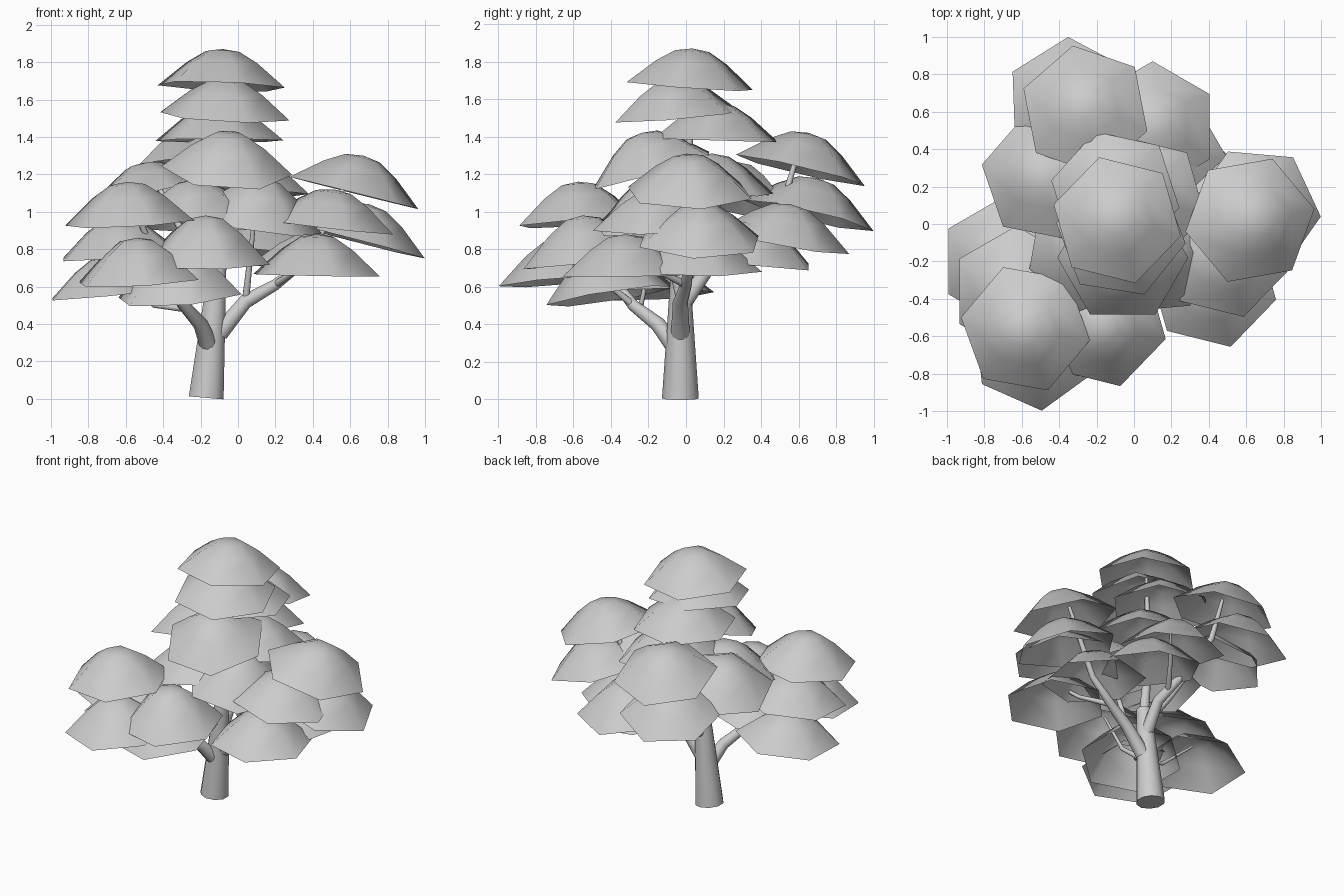
import bpy, bmesh
from math import cos, sin, radians
from mathutils import Vector

cube = bpy.data.objects.get("Cube")
if cube:
    bpy.data.objects.remove(cube, do_unlink=True)

grey = bpy.data.materials.new("plain_grey")
grey.use_nodes = True
COLOUR = (0.6, 0.6, 0.6, 1)
grey.diffuse_color = COLOUR
grey.node_tree.nodes["Principled BSDF"].inputs["Base Color"].default_value = COLOUR

SIDES = 6
TRUNK_X = -0.1
# Dome profile: (share of radius, share of height), rim to crown
PROFILE = [(1, 0), (0.56, 0.63), (0.27, 0.93)]


def canopy(name, x, y, rim, turn, tilt, radius=0.35, height=0.2):
    """Open six-sided leaf dome, leaning away from the trunk."""
    away = Vector((x - TRUNK_X, y)).normalized() * tilt

    def point(r, angle, h):
        dx, dy = r * cos(angle), r * sin(angle)
        drop = away.x * dx + away.y * dy
        return bm.verts.new((dx + away.x * h, dy + away.y * h, h - drop))

    bm = bmesh.new()
    rings = [[point(radius * r, radians(turn + i * 360 / SIDES), height * h)
              for i in range(SIDES)] for r, h in PROFILE]
    crown = point(0, 0, height)
    for i in range(SIDES):
        j = (i + 1) % SIDES
        for low, high in zip(rings, rings[1:]):
            bm.faces.new((low[i], low[j], high[j], high[i]))
        bm.faces.new((rings[-1][i], rings[-1][j], crown))
    for face in bm.faces:
        face.smooth = True
    mesh = bpy.data.meshes.new(name)
    bm.to_mesh(mesh)
    bm.free()
    mesh.materials.append(grey)
    obj = bpy.data.objects.new(name, mesh)
    obj.location = (x, y, rim)
    bpy.context.collection.objects.link(obj)


def limb(name, points, thick, thin):
    """Tapered round limb through the points."""
    curve = bpy.data.curves.new(name, "CURVE")
    curve.dimensions = "3D"
    curve.bevel_depth = 1
    curve.bevel_resolution = 3
    curve.use_fill_caps = True
    spline = curve.splines.new("POLY")
    spline.points.add(len(points) - 1)
    for i, (p, co) in enumerate(zip(spline.points, points)):
        p.co = (*co, 1)
        p.radius = thick + (thin - thick) * i / (len(points) - 1)
    curve.materials.append(grey)
    obj = bpy.data.objects.new(name, curve)
    bpy.context.collection.objects.link(obj)
    bpy.ops.object.select_all(action="DESELECT")
    obj.select_set(True)
    bpy.context.view_layer.objects.active = obj
    bpy.ops.object.convert(target="MESH")
    bpy.ops.object.shade_smooth_by_angle(angle=radians(60))


# Leaf domes by cluster: x, y, rim height, turn, outward tilt
clusters = {
    "crown": [(-0.09, 0.02, 1.67, 46, 0.08), (-0.07, -0.05, 1.51, 51, 0.1),
              (-0.1, 0.16, 1.38, 48, 0.03), (-0.06, -0.18, 1.22, 0, 0.3)],
    "left": [(0.62, 0.02, 1.1, 10, 0.25), (0.65, 0.07, 0.84, 55, 0.26),
             (0.49, -0.16, 0.92, 46, 0.12), (0.42, -0.32, 0.66, 46, 0.02, 0.35, 0.22),
             (0.4, 0.06, 0.69, 20, 0.1)],
    "front": [(-0.58, -0.56, 0.94, 50, 0.08, 0.35, 0.22), (-0.63, -0.36, 0.77, 30, 0.1),
              (-0.53, -0.65, 0.63, 36, 0.1, 0.35, 0.23),
              (-0.17, -0.53, 0.72, 46, 0.08, 0.35, 0.26),
              (-0.69, -0.2, 0.56, 30, 0.1), (-0.31, -0.4, 0.55, 40, 0.17, 0.35, 0.27)],
    "back": [(-0.26, 0.61, 1.22, 41, 0.24), (-0.34, 0.65, 0.98, 32, 0.25),
             (0.1, 0.52, 0.84, 30, 0.2), (-0.47, 0.25, 1.06, 49, 0.25),
             (0.15, 0.35, 0.75, 0, 0.18)],
    "middle": [(0.1, -0.15, 0.93, 5, 0.18, 0.35, 0.25), (-0.23, -0.12, 0.97, 20, 0.1),
               (0.04, 0.13, 1.11, 46, 0.08)],
}
for cluster, domes in clusters.items():
    for number, dome in enumerate(domes, 1):
        canopy(f"{cluster}_canopy_{number}", *dome)

# Trunk and the thin leader above it
limb("trunk", [(-0.17, -0.03, 0.005), (-0.14, -0.03, 0.35), (-0.11, -0.03, 0.7)], 0.098, 0.05)
limb("leader", [(-0.11, -0.03, 0.65), (-0.12, 0, 1), (-0.1, 0.02, 1.4), (-0.09, 0.02, 1.7)],
     0.035, 0.01)

# Main branches, each reaching a cluster
limb("front_branch", [(-0.15, -0.05, 0.27), (-0.2, -0.15, 0.4), (-0.29, -0.28, 0.5),
                      (-0.42, -0.42, 0.68), (-0.56, -0.54, 1.05)], 0.05, 0.012)
limb("left_branch", [(-0.1, -0.03, 0.35), (0.04, -0.03, 0.52), (0.2, 0, 0.61),
                     (0.38, 0.02, 0.75), (0.6, 0.04, 1.2)], 0.05, 0.012)
limb("back_branch", [(-0.12, -0.02, 0.5), (-0.11, 0.12, 0.7), (-0.17, 0.33, 0.85),
                     (-0.24, 0.52, 1.05), (-0.27, 0.6, 1.33)], 0.045, 0.012)
limb("right_branch", [(-0.12, -0.02, 0.6), (-0.25, 0.07, 0.8), (-0.46, 0.24, 1.2)],
     0.035, 0.01)

# Twigs leaving the main branches
limb("right_front_twig", [(-0.27, -0.25, 0.48), (-0.45, -0.24, 0.5), (-0.68, -0.2, 0.7)],
     0.02, 0.008)
limb("front_twig", [(-0.29, -0.28, 0.5), (-0.25, -0.42, 0.62), (-0.18, -0.52, 0.88)],
     0.02, 0.008)
limb("low_front_twig", [(-0.4, -0.4, 0.65), (-0.47, -0.54, 0.68), (-0.53, -0.63, 0.78)],
     0.02, 0.008)
limb("left_front_twig", [(0.2, 0, 0.61), (0.33, -0.18, 0.7), (0.45, -0.32, 0.83)],
     0.02, 0.008)
limb("back_twig", [(-0.13, 0.2, 0.75), (0, 0.38, 0.85), (0.1, 0.5, 1)], 0.02, 0.008)
limb("middle_twig", [(0.04, -0.03, 0.52), (0.07, -0.1, 0.8), (0.1, -0.16, 1.1)], 0.02, 0.008)
